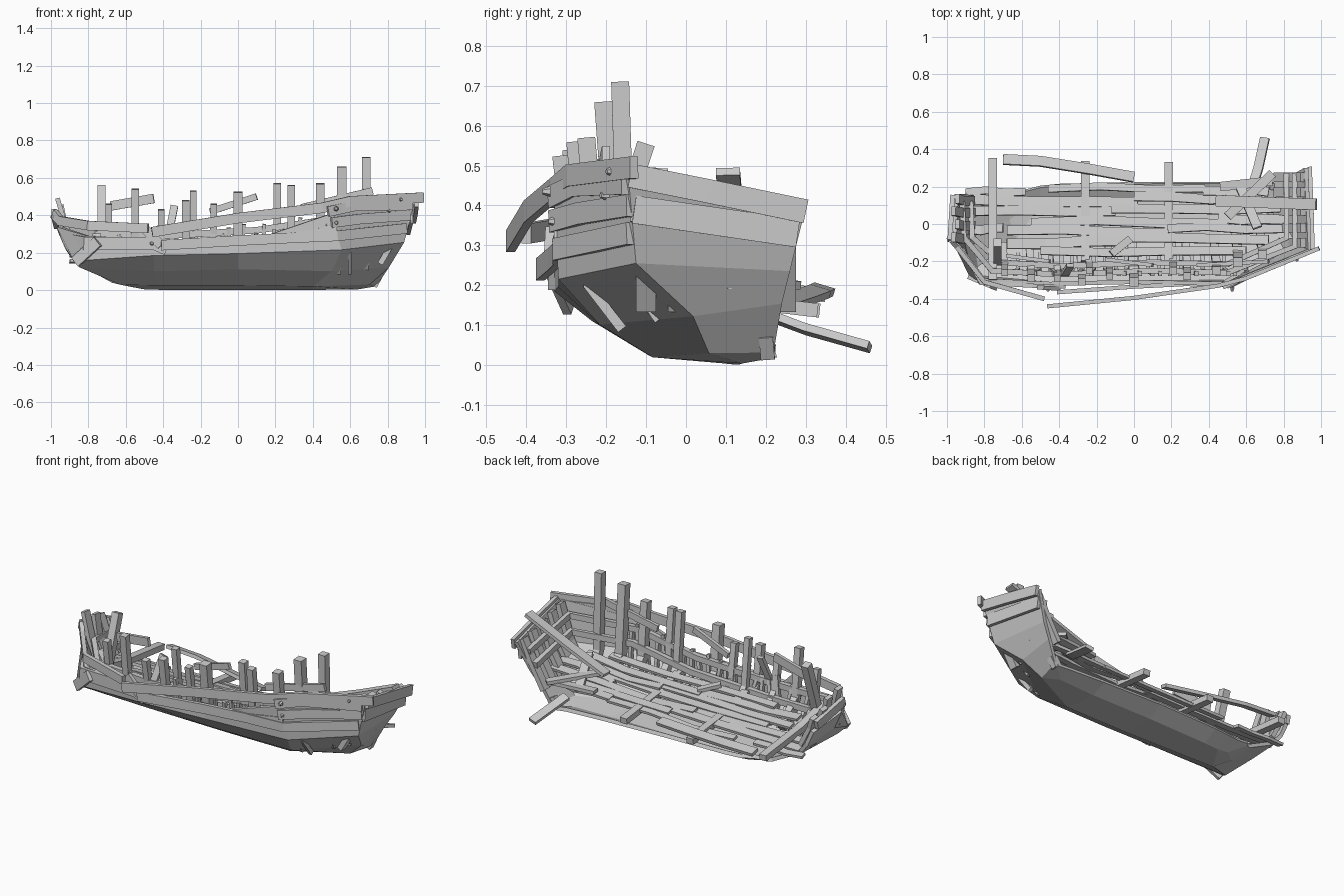
import bpy, bmesh, random
from mathutils import Vector as V
random.seed(4)


def make(name, verts, faces):
    me = bpy.data.meshes.new(name)
    me.from_pydata(verts, [], faces)
    bm = bmesh.new()
    bm.from_mesh(me)
    bmesh.ops.recalc_face_normals(bm, faces=bm.faces)
    bm.to_mesh(me)
    bm.free()
    ob = bpy.data.objects.new(name, me)
    bpy.context.collection.objects.link(ob)
    return ob


def board(name, pts, width, thick, side=(0, 0, 1)):
    """Rectangular timber swept along pts; side = direction of its width."""
    pts = [V(p) for p in pts]
    n = len(pts)
    verts = []
    for i, p in enumerate(pts):
        t = (pts[min(i + 1, n - 1)] - pts[max(i - 1, 0)]).normalized()
        d = t.cross(V(side)).normalized()
        w = d.cross(t).normalized() * width / 2
        d = d * thick / 2
        verts += [p - w - d, p + w - d, p + w + d, p - w + d]
    faces = [(0, 1, 2, 3), tuple(range(4 * n - 4, 4 * n))]
    for i in range(n - 1):
        for k in range(4):
            a, b = 4 * i + k, 4 * i + (k + 1) % 4
            faces.append((a, b, b + 4, a + 4))
    return make(name, verts, faces)


# Hull shell: rings from sheer to broken far edge, bow -> near side -> stern
rings = [
    [(-.95, .16, .31), (-.96, -.09, .34), (-.80, -.30, .29), (-.45, -.32, .27),
     (0, -.31, .24), (.5, -.32, .41), (.94, -.14, .49), (.92, .30, .40)],
    [(-.91, .16, .22), (-.92, -.08, .24), (-.87, -.28, .16), (-.45, -.32, .19),
     (0, -.31, .20), (.55, -.31, .22), (.88, -.12, .26), (.85, .26, .24)],
    [(-.86, .15, .16), (-.87, -.05, .16), (-.84, -.23, .13), (-.45, -.21, .11),
     (0, -.23, .12), (.5, -.21, .11), (.80, .02, .13), (.80, .24, .16)],
    [(-.68, .16, .07), (-.67, .02, .05), (-.63, -.08, .04), (-.42, -.08, .035),
     (0, -.09, .035), (.4, -.08, .03), (.70, .06, .04), (.74, .22, .04)],
    [(-.66, .17, .07), (-.58, .10, .03), (-.50, .11, .015), (-.4, .12, .012),
     (0, .13, .012), (.4, .13, .012), (.64, .14, .015), (.73, .22, .03)],
    [(-.66, .18, .075), (-.58, .18, .07), (-.50, .2, .06), (-.4, .21, .06),
     (0, .22, .06), (.4, .22, .05), (.64, .22, .04), (.73, .225, .03)]]
n = len(rings[0])
hull = make("hull_shell", [p for r in rings for p in r],
            [(r * n + i, r * n + i + 1, (r + 1) * n + i + 1, (r + 1) * n + i)
             for r in range(len(rings) - 1) for i in range(n - 1)])
m = hull.modifiers.new("thickness", 'SOLIDIFY')
m.thickness, m.offset = .022, 0
board("sternpost", [(.72, .205, .025), (.75, .2, .08)], .035, .05, (0, 1, 0))

# Outer strakes and peeling rails
strakes = {
    "peeling_rail": ([(-.46, -.44, .31), (0, -.395, .385), (.45, -.33, .44), (.6, -.29, .475), (.99, -.13, .495)], .055, .022),
    "bow_rail": ([(-.985, -.08, .41), (-.95, -.12, .37), (-.80, -.31, .345), (-.48, -.40, .33)], .05, .025),
    "bow_cross_rail": ([(-.985, -.09, .41), (-.97, .15, .35)], .05, .025),
    "lower_strake": ([(-.41, -.365, .24), (0, -.335, .265), (.3, -.32, .28), (.53, -.32, .32)], .055, .022),
    "wale": ([(-.92, -.13, .27), (-.82, -.315, .25), (-.45, -.335, .25), (-.38, -.335, .22)], .07, .022),
    "stern_upper_strake": ([(.48, -.335, .42), (.62, -.275, .45), (.93, -.15, .455)], .055, .025),
    "stern_middle_strake": ([(.50, -.335, .36), (.65, -.265, .38), (.92, -.14, .40)], .055, .02),
    "stern_lower_strake": ([(.30, -.325, .28), (.53, -.325, .29), (.9, -.14, .33)], .055, .02),
    "broken_bow_strake": ([(-.87, -.29, .15), (-.75, -.34, .26)], .06, .022),
    "bow_butt_plank": ([(-.50, -.34, .33), (-.41, -.345, .24)], .05, .022),
    "transom_cap": ([(.955, -.14, .475), (.95, .06, .435), (.94, .30, .385)], .06, .022),
    "transom_plank": ([(.925, -.13, .39), (.91, .28, .33)], .07, .02)}
for name, (pts, w, t) in strakes.items():
    board(name, pts, w, t)

# Inner stringers
for k, (off, z) in enumerate([(0, .30), (.045, .23)]):
    board("inner_stringer_%d" % k,
          [(-.92 + off, .12, z + .01), (-.91 + off, -.07, z + .03), (-.76 + off, -.25 + off, z),
           (-.4, -.27 + off, z - .01), (.1, -.25 + off, z + .02), (.5, -.26 + off, z + .08),
           (.86 - off, -.12 + off, z + .12), (.86 - off, .27, z + .05)], .035, .03)

# Frame timbers rising from the bilge: x, top y, top z, section
posts = [(-.73, -.10, .555, .045), (-.69, -.26, .46, .035), (-.55, -.29, .54, .04),
         (-.41, -.29, .43, .035), (-.28, -.31, .48, .04), (-.24, -.25, .53, .035),
         (-.13, -.28, .46, .035), (0, -.31, .525, .05), (.21, -.25, .57, .04),
         (.285, -.28, .56, .04), (.44, -.25, .57, .045), (.555, -.205, .66, .05), (.685, -.165, .71, .045)]
for i, (x, y, z, s) in enumerate(posts):
    y0 = -.15 if x < .5 else -.10
    board("frame_timber_%d" % i, [(x - .01, y0 + .04, .12), (x, min(y + .03, y0 - .05), .25),
                                  (x, y, z)], s, s, (1, 0, 0))

# Thin ribs behind the open planking
for i in range(22):
    x = -.62 + i * .058
    lean = random.uniform(-.03, .03)
    board("rib_%d" % i, [(x, -.16, .09), (x, -.245, .2),
                         (x + lean, -.265, random.uniform(.29, .36) + max(x, 0) * .12)],
          .02, .025, (1, 0, 0))

# Listing deck planks: y, x start, x end, width
deck = [(.195, -.46, .38, .04), (.17, -.90, -.58, .04), (.18, .37, .72, .05), (.125, -.86, .02, .055),
        (.14, .0, .62, .05), (.07, -.9, -.1, .05), (.085, -.12, .84, .05), (.01, -.55, .5, .05),
        (.03, .45, .82, .05), (-.04, -.68, .22, .05), (-.02, .18, .8, .045), (-.10, -.68, -.05, .055),
        (-.08, -.05, .72, .05), (-.15, -.5, .6, .045), (-.03, -.88, -.7, .05)]
for i, (y, x0, x1, w) in enumerate(deck):
    pts = []
    for k in range(4):
        x, yy = x0 + (x1 - x0) * k / 3, y + random.uniform(-.01, .01)
        pts.append((x, yy, .19 - .2 * yy + random.uniform(-.008, .012) + .06 * max(x - .3, 0)))
    board("deck_plank_%d" % i, pts, w, .016, (0, 1, -.2))

# Cross beams
for i, (x, y0, y1, lift) in enumerate([(-.755, -.30, .35, .025), (-.26, -.2, .335, -.015), (.185, -.25, .33, -.015)]):
    board("cross_beam_%d" % i, [(x, y0, .2 - .2 * y0 + lift), (x, 0, .19 + lift),
                                (x, y1, .185 - .1 * y1 + lift)], .045, .035, (1, 0, 0))

# Loose and fallen planks: path, width, side direction
loose = [
    ([(-.70, .345, .19), (-.5, .335, .185), (-.25, .295, .17), (0, .25, .155)], .055, (0, 1, -.3)),
    ([(.44, .125, .27), (.7, .115, .37), (.975, .105, .485)], .06, (0, 1, 0)),
    ([(.64, .22, .12), (.665, .30, .09), (.70, .46, .045)], .05, (1, 0, .2)),
    ([(.50, .04, .24), (.74, .27, .20)], .05, (1, -1, 0)),
    ([(.46, .20, .19), (.74, .23, .19)], .05, (0, 1, 0)),
    ([(.56, .22, .18), (.66, -.02, .28)], .05, (1, 0, 0)),
    ([(-.68, -.17, .45), (-.45, -.20, .49)], .05, (0, 0, 1)),
    ([(-.15, -.19, .42), (.10, -.22, .50)], .035, (0, 0, 1)),
    ([(-.37, -.27, .3), (-.34, -.22, .45)], .04, (1, 0, 0)),
    ([(-.12, -.16, .25), (-.02, -.08, .22)], .04, (1, -1, 0)),
    ([(.34, -.22, .44), (.72, -.2, .53)], .04, (0, 0, 1)),
    ([(.47, -.32, .36), (.60, -.24, .30)], .03, (0, 0, 1))]
for i, (pts, w, side) in enumerate(loose):
    board("loose_plank_%d" % i, pts, w, .02, side)

# Bow staves and stern staves
for i, y in enumerate((-.08, -.01, .06, .125)):
    board("bow_stave_%d" % i, [(-.86, y, .2), (-.92, y, .33 - .1 * y),
                               (-.965 + .02 * (i % 2), y + .01, .49 - .035 * i)], .05, .025, (0, 1, 0))
for i, y in enumerate((-.1, -.02, .07, .17, .25)):
    board("stern_stave_%d" % i, [(.76, y, .14), (.84, y, .28), (.905, y, .49 - .2 * (y + .1) * 1.1)],
          .05, .03, (0, 1, 0))

# Bolt heads
for i, (p, q) in enumerate([((-.46, -.35, .25), (0, -1, 0)), ((.525, -.335, .36), (0, -1, 0)),
                            ((.525, -.35, .435), (0, -1, 0)), ((.81, -.205, .425), (.4, -1, 0)),
                            ((.87, -.19, .485), (.4, -1, 0)), ((.915, -.13, .365), (1, -.3, 0))]):
    bpy.ops.mesh.primitive_cone_add(vertices=6, radius1=.014, radius2=.007, depth=.02, location=p,
                                    rotation=V(q).to_track_quat('Z', 'Y').to_euler())
    bpy.context.object.name = "bolt_head_%d" % i
